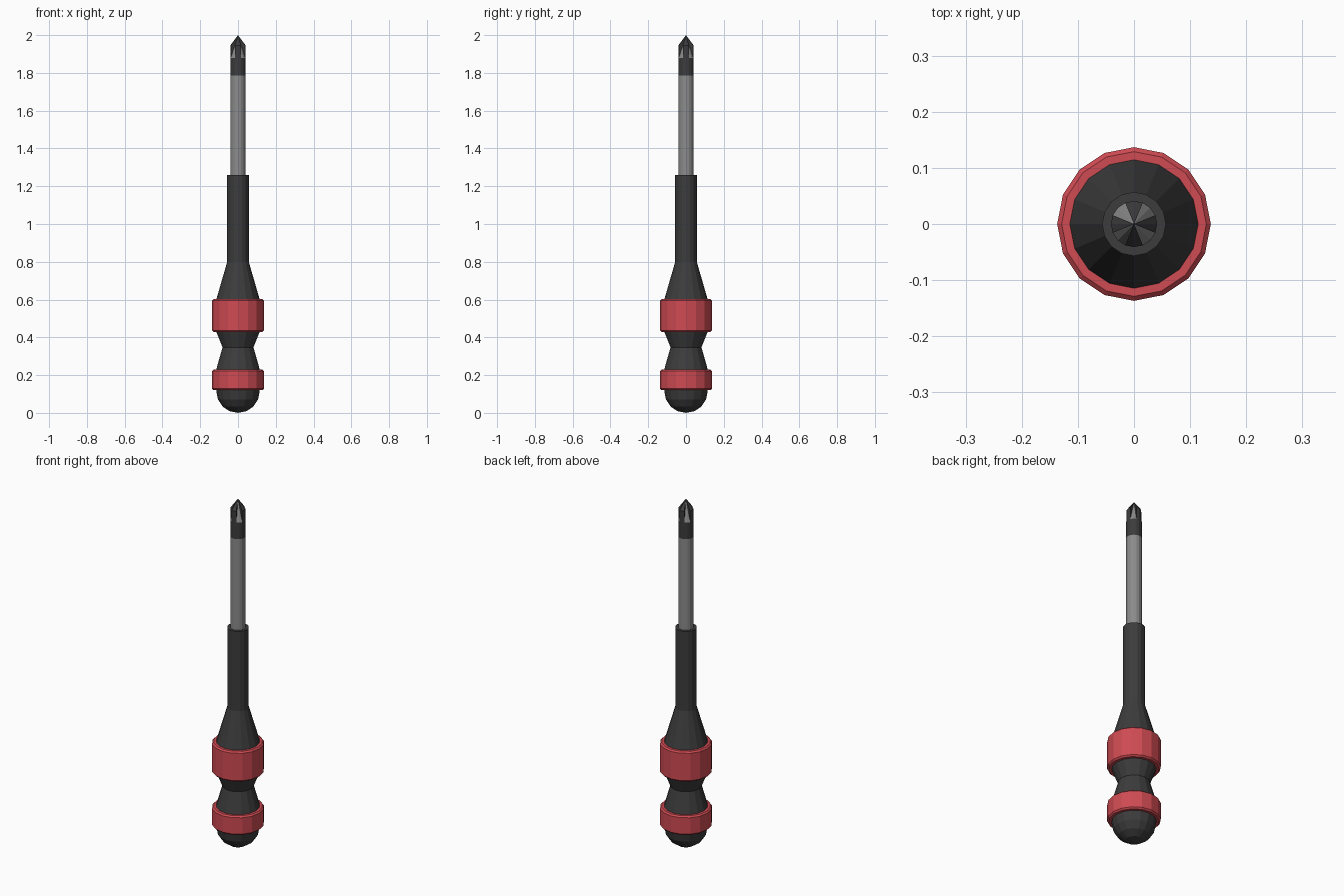
import bpy, bmesh
from math import sin, cos, pi

if "Cube" in bpy.data.objects:
    bpy.data.objects.remove(bpy.data.objects["Cube"])

SIDES = 16


def material(name, rgb):
    m = bpy.data.materials.new(name)
    m.diffuse_color = (*rgb, 1)
    m.use_nodes = True
    m.node_tree.nodes["Principled BSDF"].inputs["Base Color"].default_value = m.diffuse_color
    return m


black = material("black_rubber", (0.045, 0.045, 0.045))
red = material("red_plastic", (0.62, 0.07, 0.085))
steel = material("steel", (0.26, 0.26, 0.26))


def finish(name, bm, *mats):
    bmesh.ops.recalc_face_normals(bm, faces=bm.faces)
    me = bpy.data.meshes.new(name)
    bm.to_mesh(me)
    bm.free()
    for m in mats:
        me.materials.append(m)
    ob = bpy.data.objects.new(name, me)
    bpy.context.collection.objects.link(ob)
    return ob


def ring(bm, r, z):
    if r == 0:
        return [bm.verts.new((0, 0, z))] * SIDES
    return [bm.verts.new((r * cos(2 * pi * i / SIDES), r * sin(2 * pi * i / SIDES), z))
            for i in range(SIDES)]


def bridge(bm, a, b):
    for i in range(SIDES):
        j = (i + 1) % SIDES
        bm.faces.new(list(dict.fromkeys((a[i], a[j], b[j], b[i]))))


def lathe(name, profile, mat, closed=False):
    bm = bmesh.new()
    rings = [ring(bm, r, z) for r, z in profile]
    for a, b in zip(rings, rings[1:]):
        bridge(bm, a, b)
    if closed:
        bridge(bm, rings[-1], rings[0])
    return finish(name, bm, mat)


# Handle: domed butt, waisted grip, taper and long sleeve
R = 0.115
dome = [(R * sin(k * pi / 8) if k else 0, R - R * cos(k * pi / 8)) for k in range(5)]
lathe("handle", dome + [(R, 0.23), (0.082, 0.347), (R, 0.43), (R, 0.60),
                        (0.057, 0.80), (0.057, 1.26), (0, 1.26)], black)

# Red grip bands with small chamfers
for name, z0, z1 in (("lower_band", 0.12, 0.23), ("upper_band", 0.428, 0.602)):
    c = 0.008
    lathe(name, [(R - 0.002, z0), (0.137 - c, z0), (0.137, z0 + c),
                 (0.137, z1 - c), (0.137 - c, z1), (R - 0.002, z1)], red, closed=True)

# Steel shaft
S = 0.041
lathe("shaft", [(0, 1.25), (S, 1.25), (S, 1.785)], steel)

# Cross tip: four fins with four sloping flutes cut between them
bm = bmesh.new()
low, mid, top = ring(bm, S, 1.785), ring(bm, S, 1.88), ring(bm, S, 1.945)
apex = bm.verts.new((0, 0, 2.0))
bridge(bm, low, mid)
for q in range(0, SIDES, 4):
    a, b, c, d = q - 1, q, q + 1, (q + 3) % SIDES
    for i, j in ((a, b), (b, c)):
        bm.faces.new((mid[i], mid[j], top[j], top[i]))
        bm.faces.new((top[i], top[j], apex))
    for i in (a, c):
        bm.faces.new((mid[i], top[i], apex))
    for i, j in ((c, q + 2), (q + 2, d)):
        bm.faces.new((mid[i], mid[j], apex)).material_index = 1
bmesh.ops.delete(bm, geom=[v for v in bm.verts if not v.link_faces], context='VERTS')
finish("cross_tip", bm, black, steel)
